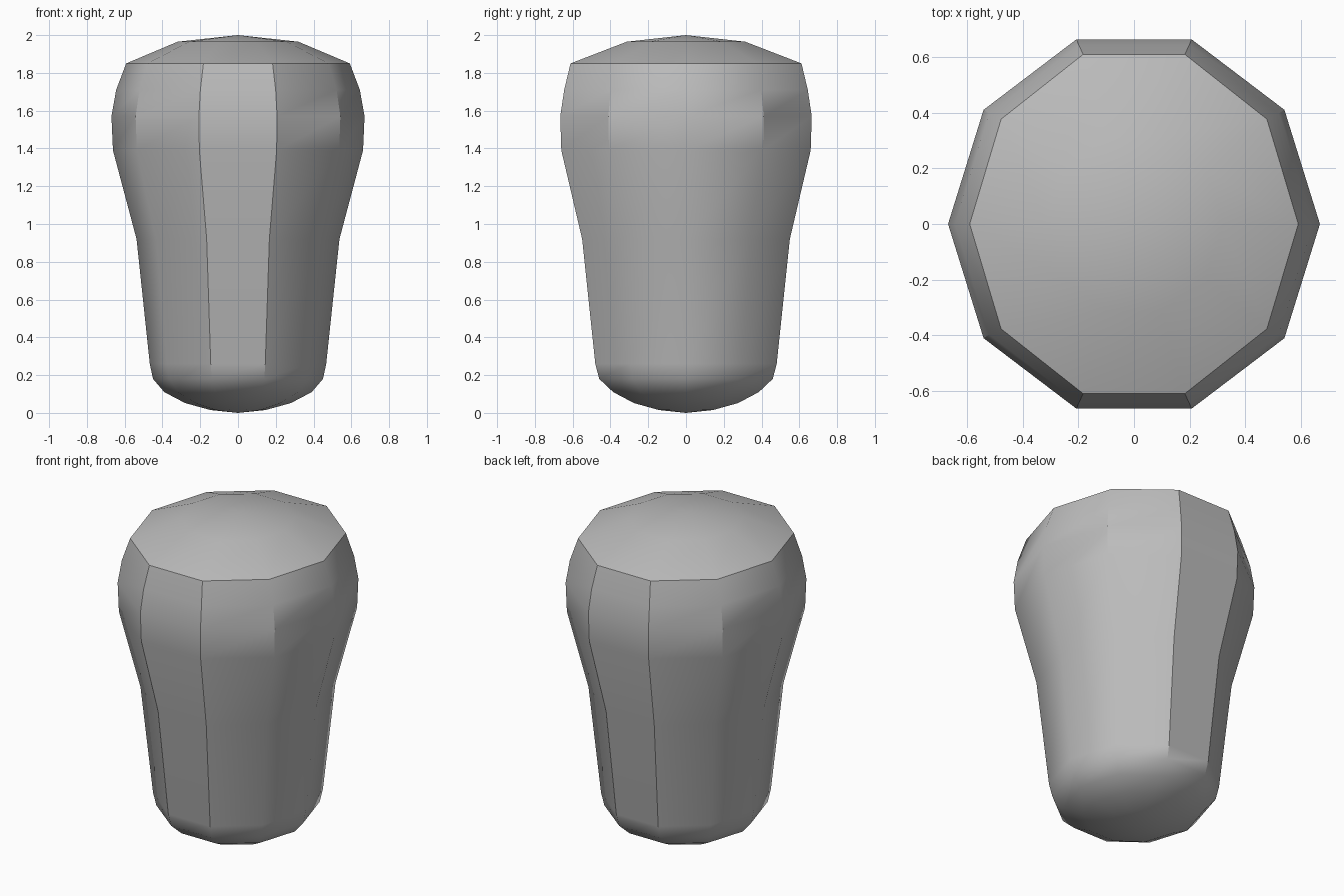
import bpy
import bmesh
import math

cube = bpy.data.objects.get("Cube")
if cube:
    bpy.data.objects.remove(cube, do_unlink=True)

SIDES = 10

# Plain grey material
grey = bpy.data.materials.new("plain_grey")
grey.use_nodes = True
colour = (0.5, 0.5, 0.5, 1)
grey.diffuse_color = colour
grey.node_tree.nodes["Principled BSDF"].inputs["Base Color"].default_value = colour

# Profile rings from bottom to top: x radius, y radius, height
RINGS = [
    (0.145, 0.15, 0.015),
    (0.28, 0.29, 0.052),
    (0.39, 0.405, 0.11),
    (0.45, 0.483, 0.18),
    (0.467, 0.505, 0.26),
    (0.537, 0.578, 0.92),
    (0.662, 0.694, 1.39),
    (0.67, 0.70, 1.57),
    (0.645, 0.678, 1.71),
    (0.592, 0.643, 1.85),
    (0.32, 0.33, 1.965),
]

# Ten-sided turned body, closed by a shallow point at each end
bm = bmesh.new()
rings = []
for rx, ry, z in RINGS:
    ring = []
    for i in range(SIDES):
        a = math.tau * i / SIDES
        ring.append(bm.verts.new((rx * math.cos(a), ry * math.sin(a), z)))
    rings.append(ring)

bottom = bm.verts.new((0, 0, 0))
top = bm.verts.new((0, 0, 2))
for i in range(SIDES):
    j = (i + 1) % SIDES
    for low, high in zip(rings, rings[1:]):
        bm.faces.new((low[i], low[j], high[j], high[i]))
    bm.faces.new((bottom, rings[0][j], rings[0][i]))
    bm.faces.new((top, rings[-1][i], rings[-1][j]))
bmesh.ops.recalc_face_normals(bm, faces=bm.faces)

mesh = bpy.data.meshes.new("knob_body")
bm.to_mesh(mesh)
bm.free()
mesh.materials.append(grey)
body = bpy.data.objects.new("knob_body", mesh)
bpy.context.collection.objects.link(body)

# Smooth the gentle bends, keep the long facets and the rim crisp
bpy.ops.object.select_all(action="DESELECT")
body.select_set(True)
bpy.context.view_layer.objects.active = body
bpy.ops.object.shade_smooth_by_angle(angle=math.radians(34.6))
